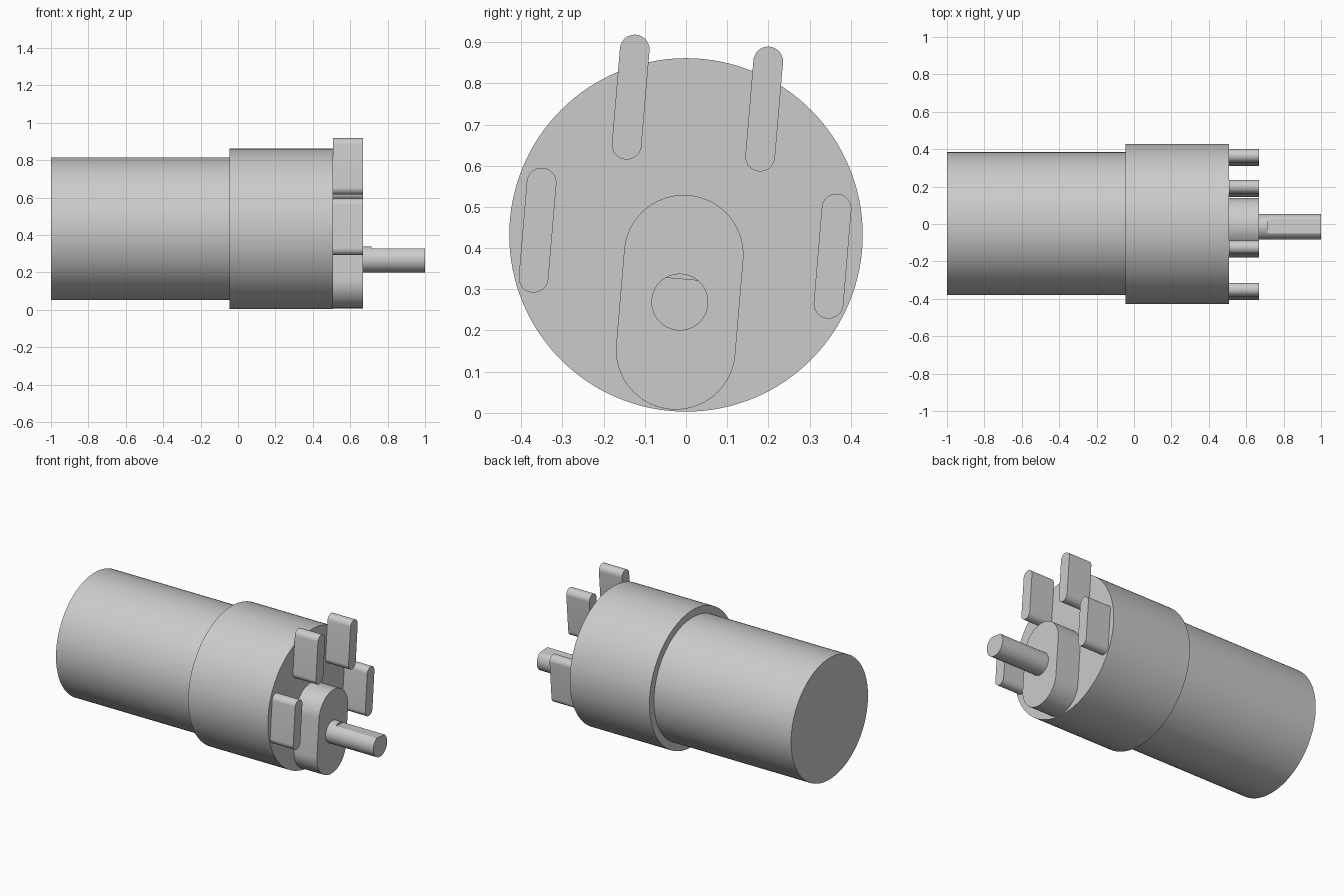
import bpy
import bmesh
from math import atan2, cos, sin, pi, radians
from mathutils import Vector

default = bpy.data.objects.get("Cube")
if default:
    bpy.data.objects.remove(default, do_unlink=True)

grey = bpy.data.materials.new("plain grey")
grey.use_nodes = True
grey.diffuse_color = (0.6, 0.6, 0.6, 1)
grey.node_tree.nodes["Principled BSDF"].inputs["Base Color"].default_value = grey.diffuse_color


def stadium(a, b, r, steps=24):
    """Rounded slot outline in (y, z) around the segment a-b."""
    heading = atan2(b[1] - a[1], b[0] - a[0])
    points = []
    for centre, start in ((b, heading - pi / 2), (a, heading + pi / 2)):
        for i in range(steps + 1):
            t = start + pi * i / steps
            points.append(Vector((centre[0] + r * cos(t), centre[1] + r * sin(t))))
    return points


def circle(centre, r, steps=96):
    return [Vector((centre[0] + r * cos(2 * pi * i / steps),
                    centre[1] + r * sin(2 * pi * i / steps))) for i in range(steps)]


def loft(name, sections):
    """Join equal-sized (x, outline) sections into one capped solid along x."""
    bm = bmesh.new()
    rings = [[bm.verts.new((x, p.x, p.y)) for p in outline] for x, outline in sections]
    for r0, r1 in zip(rings, rings[1:]):
        for i in range(len(r0)):
            j = (i + 1) % len(r0)
            bm.faces.new((r0[i], r0[j], r1[j], r1[i]))
    bm.faces.new(rings[0])
    bm.faces.new(rings[-1])
    bmesh.ops.remove_doubles(bm, verts=bm.verts, dist=0.00001)
    bmesh.ops.recalc_face_normals(bm, faces=bm.faces)
    mesh = bpy.data.meshes.new(name)
    bm.to_mesh(mesh)
    bm.free()
    mesh.materials.append(grey)
    obj = bpy.data.objects.new(name, mesh)
    bpy.context.collection.objects.link(obj)
    bpy.ops.object.select_all(action='DESELECT')
    obj.select_set(True)
    bpy.context.view_layer.objects.active = obj
    bpy.ops.object.shade_smooth_by_angle(angle=radians(30))
    return obj


def prism(name, outline, x0, x1):
    return loft(name, [(x0, outline), (x1, outline)])


# Motor can and wider gearbox
FACE, FRONT = 0.508, 0.668
prism("motor_can", circle((0.002, 0.433), 0.382, 128), -1, -0.046)
prism("gearbox", circle((0, 0.432), 0.429, 128), -0.046, FACE)

# Slanted output boss and four mounting lugs
slant = Vector((0.0195, 0.231))
boss_base = Vector((-0.025, 0.153))
prism("output_boss", stadium(boss_base, boss_base + slant, 0.145, 40), FACE, FRONT)

lugs = {"upper_right": (-0.144, 0.651), "upper_left": (0.180, 0.622),
        "side_right": (-0.370, 0.328), "side_left": (0.346, 0.265)}
for side, base in lugs.items():
    base = Vector(base)
    prism("mounting_lug_" + side, stadium(base, base + slant, 0.036), FACE, FRONT)

# Output shaft with a flat cut along most of its length
centre = Vector((-0.015, 0.269))
up = slant.normalized()
full = circle(centre, 0.069)
flat = [p - up * max(0, (p - centre).dot(up) - 0.057) for p in full]
loft("output_shaft", [(FRONT, full), (0.715, full), (0.715, flat), (1, flat)])
